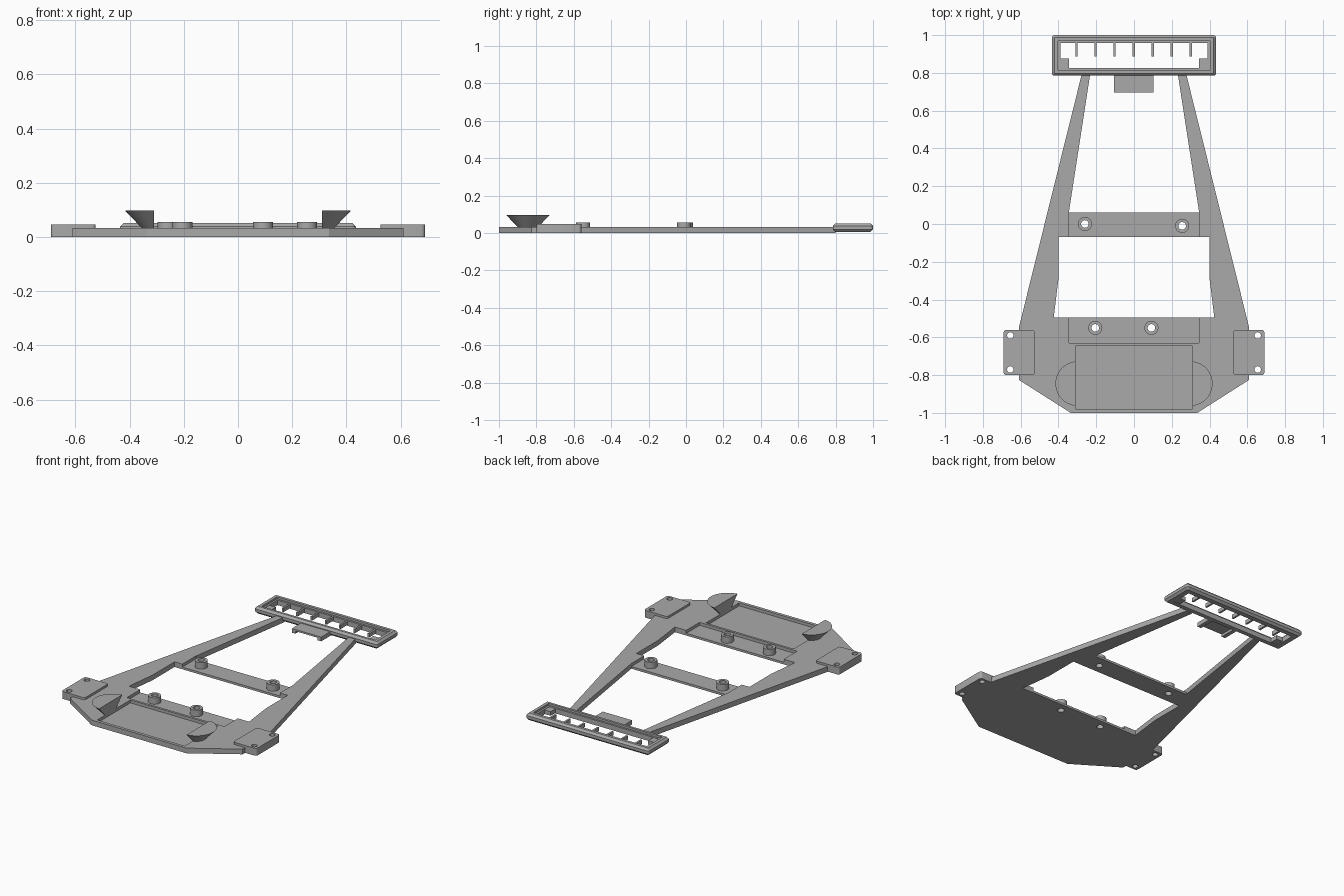
import bpy, bmesh, math
from mathutils import Matrix

if "Cube" in bpy.data.objects:
    bpy.data.objects.remove(bpy.data.objects["Cube"])

grey = bpy.data.materials.new("matte_grey")
grey.use_nodes = True
grey.diffuse_color = (0.4, 0.4, 0.4, 1)
grey.node_tree.nodes["Principled BSDF"].inputs["Base Color"].default_value = (0.4, 0.4, 0.4, 1)


def finish(name, bm):
    bmesh.ops.recalc_face_normals(bm, faces=bm.faces)
    mesh = bpy.data.meshes.new(name)
    bm.to_mesh(mesh)
    bm.free()
    mesh.materials.append(grey)
    obj = bpy.data.objects.new(name, mesh)
    bpy.context.collection.objects.link(obj)
    return obj


def prism(name, points, z0, z1):
    bm = bmesh.new()
    face = bm.faces.new([bm.verts.new((x, y, z0)) for x, y in points])
    top = bmesh.ops.extrude_face_region(bm, geom=[face])
    verts = [v for v in top["geom"] if isinstance(v, bmesh.types.BMVert)]
    bmesh.ops.translate(bm, verts=verts, vec=(0, 0, z1 - z0))
    return finish(name, bm)


def box(name, x0, x1, y0, y1, z0, z1):
    return prism(name, [(x0, y0), (x1, y0), (x1, y1), (x0, y1)], z0, z1)


def cone(name, x, y, z0, z1, r0, r1, sides=32):
    bm = bmesh.new()
    bmesh.ops.create_cone(bm, cap_ends=True, segments=sides, radius1=r0, radius2=r1,
                          depth=z1 - z0, matrix=Matrix.Translation((x, y, (z0 + z1) / 2)))
    return finish(name, bm)


def mirrored(half):
    return half + [(-x, y) for x, y in reversed(half)]


def apply_modifier(obj, mod):
    bpy.context.view_layer.objects.active = obj
    bpy.ops.object.modifier_apply(modifier=mod.name)


def cut(obj, *cutters):
    for cutter in cutters:
        mod = obj.modifiers.new("cut", "BOOLEAN")
        mod.operation, mod.solver, mod.object = "DIFFERENCE", "EXACT", cutter
        apply_modifier(obj, mod)
        bpy.data.objects.remove(cutter)


def bevel(obj, width, segments, rule):
    bm = bmesh.new()
    bm.from_mesh(obj.data)
    edges = [e for e in bm.edges if rule(e)]
    bmesh.ops.bevel(bm, geom=edges, offset=width, segments=segments, profile=0.5, affect="EDGES")
    bm.to_mesh(obj.data)
    bm.free()


def vertical(e):
    return abs(e.verts[0].co.z - e.verts[1].co.z) > 0.01


def smooth(obj):
    bpy.ops.object.select_all(action="DESELECT")
    obj.select_set(True)
    bpy.context.view_layer.objects.active = obj
    bpy.ops.object.shade_smooth_by_angle(angle=math.radians(30))


TOP, FLOOR = 0.033, 0.014

# Base plate with tapering arms, two openings and three shallow recesses
plate = prism("base_plate", mirrored([(0.335, -1), (0.61, -0.825), (0.61, -0.55), (0.275, 0.80)]), 0, TOP)
cut(plate,
    prism("rear_opening", mirrored([(0.345, 0.06), (0.228, 0.82)]), -0.1, 0.1),
    prism("middle_opening", mirrored([(0.425, -0.495), (0.40, -0.29), (0.40, -0.07)]), -0.1, 0.1),
    box("crossbar_recess", -0.345, 0.345, -0.08, 0.07, FLOOR, 0.1),
    box("shelf_recess", -0.345, 0.345, -0.63, -0.48, FLOOR, 0.1),
    box("tray_recess", -0.31, 0.31, -0.98, -0.645, FLOOR, 0.1))

# Hollow mounting posts, drilled through the plate
for i, (x, y) in enumerate([(-0.26, 0), (0.255, -0.01), (-0.205, -0.55), (0.092, -0.55)]):
    post = cone(f"mounting_post_{i + 1}", x, y, FLOOR, 0.055, 0.037, 0.037)
    cut(post, cone("bore", x, y, -0.1, 0.1, 0.02, 0.02))
    cut(plate, cone("bore", x, y, -0.1, 0.1, 0.02, 0.02))
    smooth(post)

for side, s in (("left", 1), ("right", -1)):
    # Raised side pad with two screw holes
    pad = box(f"{side}_side_pad", *sorted((s * 0.525, s * 0.69)), -0.80, -0.56, 0, 0.047)
    bevel(pad, 0.014, 4, vertical)
    for y in (-0.59, -0.77):
        cut(pad, cone("screw_hole", s * 0.655, y, -0.1, 0.1, 0.017, 0.017, 24))
    smooth(pad)

    # Flared half cone clip beside the tray
    clip = cone(f"{side}_tray_clip", s * 0.298, -0.845, TOP - 0.002, 0.097, 0.055, 0.118, 48)
    cut(clip, box("clip_trim", *sorted((s * 0.31, s * 0.1)), -1.1, -0.6, 0, 0.2))
    smooth(clip)

# Rear frame with chamfered rim and a stepped window
frame = box("rear_frame", -0.435, 0.435, 0.785, 1, 0.006, 0.051)
bevel(frame, 0.015, 3, vertical)
bevel(frame, 0.013, 1, lambda e: not vertical(e))
cut(frame,
    box("window", -0.39, 0.39, 0.825, 0.957, -0.1, 0.1),
    box("window_step", -0.402, 0.402, 0.813, 0.969, 0.038, 0.1))

# Ribs and corner blocks inside the frame
for i in range(7):
    x = -0.305 + i * 0.101
    box(f"frame_rib_{i + 1}", x - 0.006, x + 0.006, 0.888, 0.96, 0.012, 0.036)
for side, s in (("left", 1), ("right", -1)):
    box(f"{side}_corner_block", *sorted((s * 0.345, s * 0.392)), 0.823, 0.875, 0.010, 0.036)

# Tab in front of the frame with a short leg at each end
box("frame_tab", -0.105, 0.102, 0.695, 0.80, 0.022, TOP)
for side, x in (("left", 0.077), ("right", -0.105)):
    box(f"{side}_tab_leg", x, x + 0.025, 0.695, 0.80, 0.006, 0.023)
